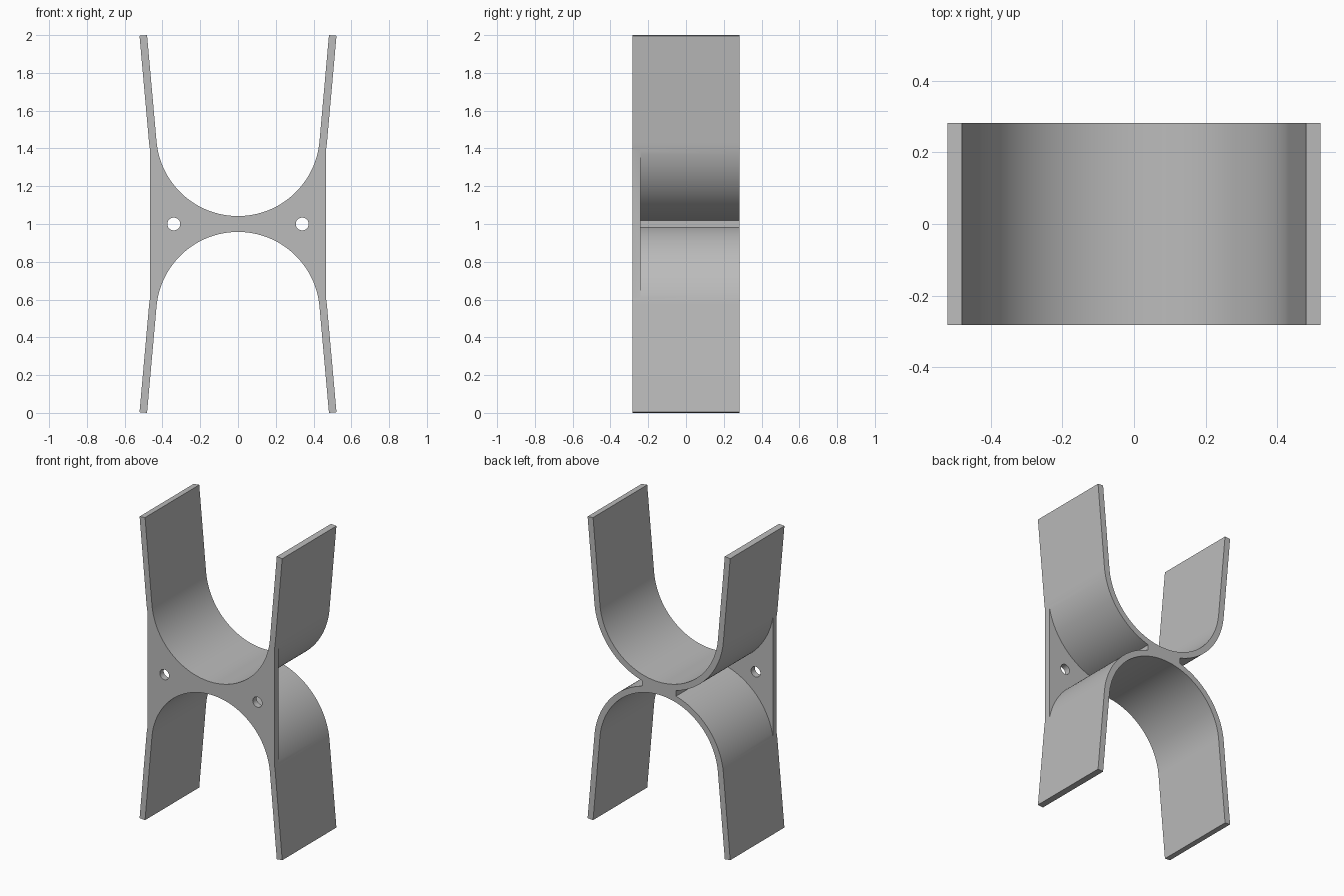
import bpy, bmesh
from math import sin, cos, acos, radians, tan

cube = bpy.data.objects.get("Cube")
if cube:
    bpy.data.objects.remove(cube, do_unlink=True)

# Main sizes
MID = 1.0            # height of the symmetry plane
DEPTH = 0.283        # half depth
WEB_BACK = -0.242    # rear face of the front web
R_IN, WALL = 0.433, 0.04
R_OUT = R_IN + WALL
ARC_Z = 0.475        # arc centre above the symmetry plane
LEAN = radians(5.1)  # outward lean of the arms
SIDE = 0.465         # half width of the web
RIB = 0.125          # half width of the centre rib


def arc(radius, start, end, steps):
    angles = [start + (end - start) * i / steps for i in range(steps + 1)]
    return [(radius * cos(a), ARC_Z - radius * sin(a)) for a in angles]


def flip(points, sx, sz):
    return [(x * sx, z * sz) for x, z in points]


def prism(name, outline, y0, y1):
    """Extrude an x-z outline from y0 to y1."""
    bm = bmesh.new()
    face = bm.faces.new([bm.verts.new((x, y0, MID + z)) for x, z in outline])
    moved = bmesh.ops.extrude_face_region(bm, geom=[face])["geom"]
    bmesh.ops.translate(bm, vec=(0, y1 - y0, 0),
                        verts=[v for v in moved if isinstance(v, bmesh.types.BMVert)])
    bmesh.ops.recalc_face_normals(bm, faces=bm.faces)
    mesh = bpy.data.meshes.new(name)
    bm.to_mesh(mesh)
    bm.free()
    obj = bpy.data.objects.new(name, mesh)
    bpy.context.collection.objects.link(obj)
    return obj


# Quarter outline: centre of the cradle, arm tip, then down to the web's side
corner = acos(SIDE / R_OUT)
inner = arc(R_IN, radians(90), LEAN, 32)
x_end, z_end = inner[-1]
tip = (x_end + (1 - z_end) * tan(LEAN), 1.0)
tip_out = (tip[0] + WALL * cos(LEAN), tip[1] - WALL * sin(LEAN))
quarter = inner + [tip, tip_out] + arc(R_OUT, LEAN, corner, 3)

# Full outline by mirroring the quarter
outline = (quarter + flip(quarter, 1, -1)[::-1][:-1]
           + flip(quarter, -1, -1) + flip(quarter, -1, 1)[::-1][:-1])
body = prism("double_cradle_clip", outline, -DEPTH, DEPTH)

# Side pockets behind the web, and the two screw holes
pocket_arc = arc(R_OUT, corner, acos(RIB / R_OUT), 28)
half_pocket = [(0.6, pocket_arc[0][1])] + pocket_arc
pocket = half_pocket + flip(half_pocket, 1, -1)[::-1]
hole = [(0.34 + 0.034 * cos(radians(a)), 0.034 * sin(radians(a)))
        for a in range(0, 360, 10)]
cutters = []
for side, sx in (("left", 1), ("right", -1)):
    cutters.append(prism(side + "_pocket_cutter", flip(pocket, sx, 1), WEB_BACK, 0.4))
    cutters.append(prism(side + "_hole_cutter", flip(hole, sx, 1), -0.4, 0.0))

for obj in bpy.context.view_layer.objects:
    obj.select_set(False)
body.select_set(True)
bpy.context.view_layer.objects.active = body
for cutter in cutters:
    cutter.hide_render = True
    mod = body.modifiers.new(cutter.name, "BOOLEAN")
    mod.operation, mod.solver, mod.object = "DIFFERENCE", "EXACT", cutter
    bpy.ops.object.modifier_apply(modifier=mod.name)
for cutter in cutters:
    bpy.data.objects.remove(cutter, do_unlink=True)

# Plain grey plastic
grey = bpy.data.materials.new("plain_grey")
grey.use_nodes = True
colour = (0.5, 0.5, 0.5, 1)
grey.diffuse_color = colour
grey.node_tree.nodes["Principled BSDF"].inputs["Base Color"].default_value = colour
body.data.materials.clear()
body.data.materials.append(grey)
bpy.ops.object.shade_smooth_by_angle(angle=radians(30))
